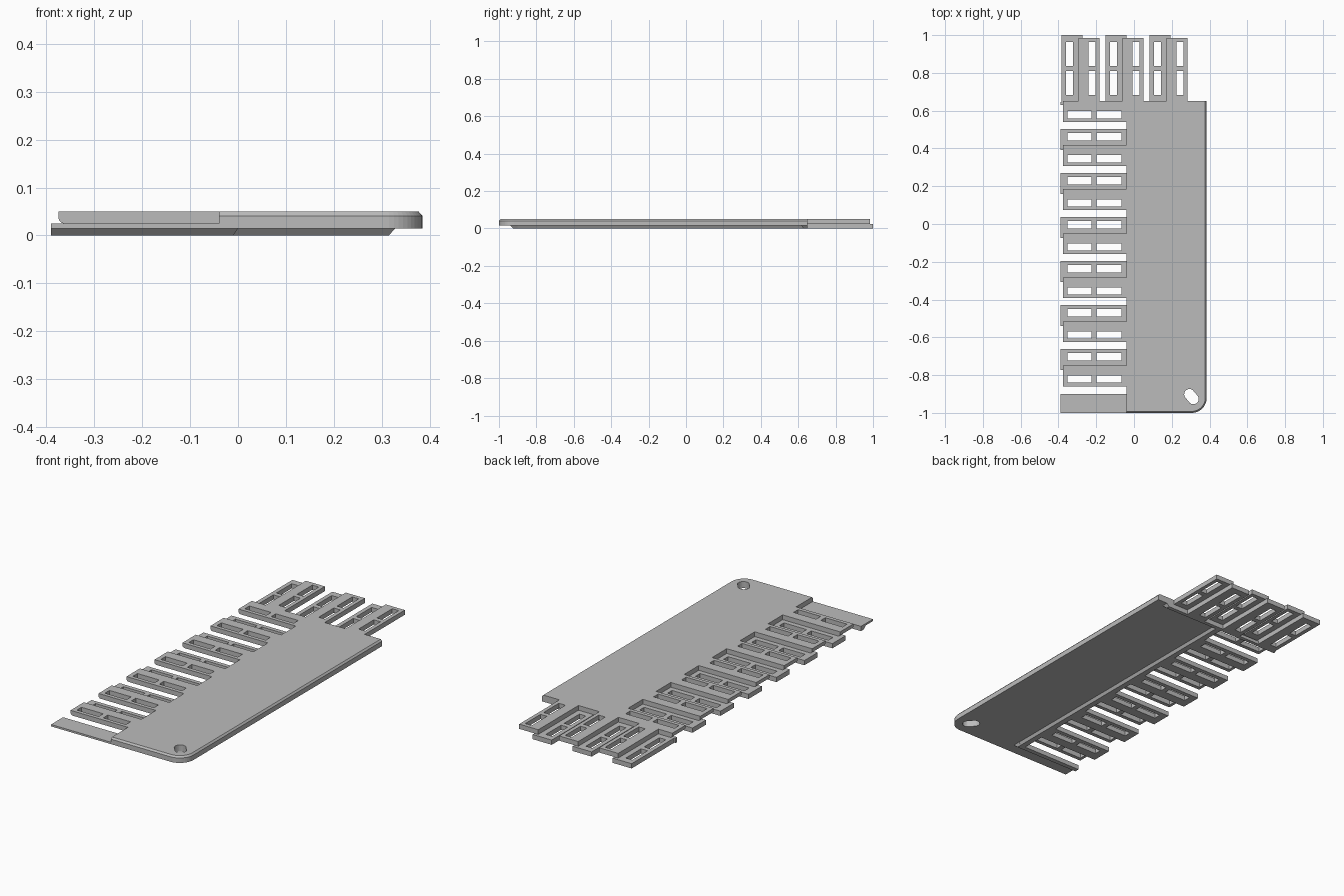
import bpy
import bmesh
import math

cube = bpy.data.objects.get("Cube")
if cube:
    bpy.data.objects.remove(cube, do_unlink=True)

grey = bpy.data.materials.new("light_grey")
grey.use_nodes = True
colour = (0.5, 0.5, 0.5, 1)
grey.diffuse_color = colour
grey.node_tree.nodes["Principled BSDF"].inputs["Base Color"].default_value = colour

LOW, MID, TOP = 0.0, 0.025, 0.05   # lower layer, shared plane, upper layer
SHELF = 0.015                      # underside of the main plate


def finish(bm, name):
    bmesh.ops.recalc_face_normals(bm, faces=bm.faces)
    mesh = bpy.data.meshes.new(name)
    bm.to_mesh(mesh)
    bm.free()
    obj = bpy.data.objects.new(name, mesh)
    bpy.context.collection.objects.link(obj)
    mesh.materials.append(grey)
    return obj


def loft(name, layers):
    """Join matching outlines, given as (z, points), into a closed solid."""
    bm = bmesh.new()
    rings = [[bm.verts.new((x, y, z)) for x, y in pts] for z, pts in layers]
    for a, b in zip(rings, rings[1:]):
        for i in range(len(a)):
            j = (i + 1) % len(a)
            bm.faces.new((a[i], a[j], b[j], b[i]))
    bm.faces.new(rings[0])
    bm.faces.new(rings[-1])
    return finish(bm, name)


def rect(x0, x1, y0, y1):
    return [(x0, y0), (x1, y0), (x1, y1), (x0, y1)]


def finger(name, along, across, place, z0, z1, round_tip=False):
    """Flat bar with two slots; place() maps bar coordinates to x, y."""
    bm = bmesh.new()
    grid = [[bm.verts.new((*place(a, c), z0)) for c in across] for a in along]
    for i in range(len(along) - 1):
        for j in range(len(across) - 1):
            if j == 1 and i in (1, 3):
                continue
            bm.faces.new((grid[i][j], grid[i + 1][j], grid[i + 1][j + 1], grid[i][j + 1]))
    tip = [e for e in bm.edges if all(v in grid[0] for v in e.verts)]
    result = bmesh.ops.extrude_face_region(bm, geom=bm.faces[:], use_keep_orig=True)
    for v in result["geom"]:
        if isinstance(v, bmesh.types.BMVert):
            v.co.z = z1
    if round_tip:
        bmesh.ops.recalc_face_normals(bm, faces=bm.faces)
        bmesh.ops.bevel(bm, geom=tip, offset=0.012, segments=3,
                        profile=0.5, affect='EDGES')
    return finish(bm, name)


# Main plate with one rounded corner and a chamfered outer rim
def plate_outline(inset):
    pts = [(-0.04, 0.65), (-0.04, -1 + inset)]
    for i in range(13):
        t = -math.pi / 2 + i * math.pi / 24
        r = 0.08 - inset
        pts.append((0.305 + r * math.cos(t), -0.92 + r * math.sin(t)))
    return pts + [(0.385 - inset, 0.65)]


plate = loft("main_plate", [(SHELF, plate_outline(0)), (0.041, plate_outline(0)),
                            (TOP, plate_outline(0.008))])

# Slanted oval hanging hole
oval = []
for i in range(24):
    t = (i + 0.5) * math.tau / 24
    u = 0.028 * math.cos(t) + math.copysign(0.016, math.cos(t))
    v = 0.028 * math.sin(t)
    k = math.radians(-50)
    oval.append((0.304 + u * math.cos(k) - v * math.sin(k),
                 -0.914 + u * math.sin(k) + v * math.cos(k)))
cutter = loft("hole_cutter", [(-0.1, oval), (0.1, oval)])
cutter.hide_render = True
cutter.hide_set(True)
cut = plate.modifiers.new("hole", 'BOOLEAN')
cut.object = cutter
cut.solver = 'EXACT'

# Sloped rails beneath the plate that carry the lower fingers
loft("side_rail", [(LOW, rect(-0.04, -0.01, -0.925, 0.65)),
                   (SHELF + 0.002, rect(-0.04, 0.0, -0.94, 0.65))])
loft("end_rail", [(LOW, rect(-0.375, 0.315, 0.63, 0.65)),
                  (SHELF + 0.002, rect(-0.375, 0.33, 0.615, 0.65))])
loft("corner_nub", [(LOW, rect(-0.39, -0.3, 0.63, 0.645)),
                    (MID, rect(-0.39, -0.3, 0.63, 0.645))])

# Solid finger at the front
loft("front_finger_foot", [(LOW, rect(-0.39, -0.01, -0.925, -0.9)),
                           (SHELF, rect(-0.39, 0.0, -0.94, -0.9))])
loft("front_finger", [(SHELF, rect(-0.39, -0.035, -1, -0.9)),
                      (MID, rect(-0.39, -0.035, -1, -0.9))])

# Slotted fingers: alternating lower and upper layers, overlapping in pairs
LOWER = [0, 0.022, 0.06, 0.111]
UPPER = [0, 0.053, 0.091, 0.111]
SIDE = [-0.352, -0.225, -0.198, -0.066]
END = [0.963, 0.836, 0.81, 0.683]
PITCH = 0.233


def side_place(start):
    return lambda a, c: (a, start - c)


def end_place(start):
    return lambda a, c: (start + c, a)


for n in range(7):
    if n < 6:
        finger(f"side_lower_finger_{n + 1}", [-0.39] + SIDE + [-0.02], LOWER,
               side_place(0.503 - n * PITCH), LOW, MID)
    finger(f"side_upper_finger_{n + 1}", [-0.375] + SIDE + [-0.04], UPPER,
           side_place(0.65 - n * PITCH), MID, TOP, True)

for n in range(3):
    finger(f"end_lower_finger_{n + 1}", [1.0] + END + [0.64], LOWER,
           end_place(-0.383 + n * PITCH), LOW, MID)
    finger(f"end_upper_finger_{n + 1}", [0.985] + END + [0.65], UPPER,
           end_place(-0.294 + n * PITCH), MID, TOP)
